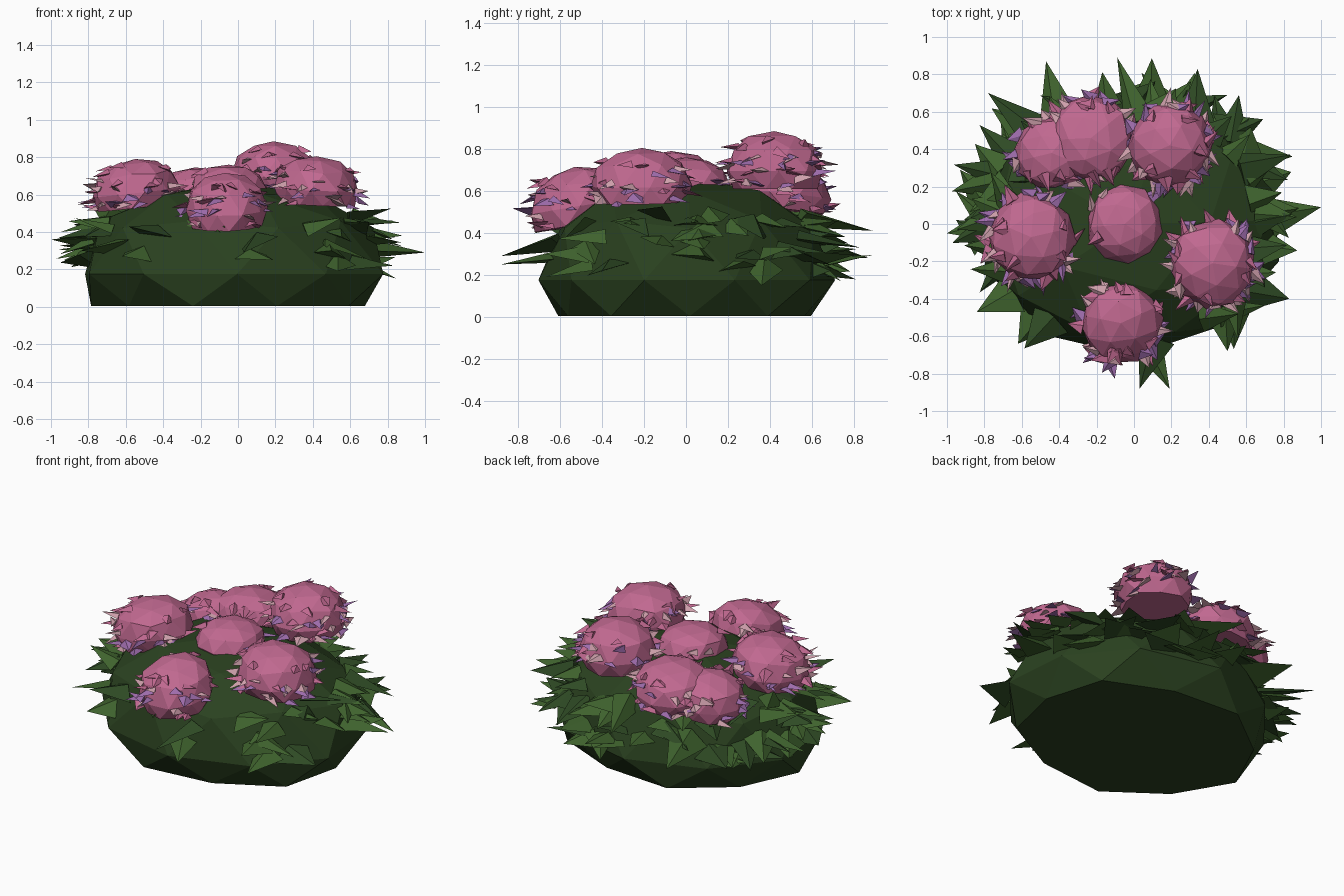
import bpy, bmesh, math, random
from mathutils import Vector, Quaternion

random.seed(5)
if "Cube" in bpy.data.objects:
    bpy.data.objects.remove(bpy.data.objects["Cube"])


def material(name, rgb):
    m = bpy.data.materials.new(name)
    m.use_nodes = True
    m.diffuse_color = (*rgb, 1)
    m.node_tree.nodes["Principled BSDF"].inputs["Base Color"].default_value = (*rgb, 1)
    return m


bush_green = material("bush green", (0.023, 0.053, 0.014))
leaf_green = material("leaf green", (0.05, 0.125, 0.027))
leaf_dark = material("dark leaf green", (0.028, 0.07, 0.018))
pink = material("blossom pink", (0.53, 0.14, 0.28))
pale_pink = material("pale pink", (0.62, 0.35, 0.41))
purple = material("petal purple", (0.34, 0.15, 0.41))


def finish(name, bm, mats):
    bmesh.ops.recalc_face_normals(bm, faces=bm.faces)
    mesh = bpy.data.meshes.new(name)
    bm.to_mesh(mesh)
    bm.free()
    for m in mats:
        mesh.materials.append(m)
    ob = bpy.data.objects.new(name, mesh)
    bpy.context.collection.objects.link(ob)


def leaned(centre, local, lean):
    """Place a local offset so that the dome droops away from the middle."""
    droop = lean * (local.x * centre[0] + local.y * centre[1])
    return Vector(centre) + local - Vector((0, 0, droop))


def dome(name, centre, size, mat, jitter, turn, underside, lean=0):
    """Faceted ball with a flattened underside and slightly full shoulders."""
    bm = bmesh.new()
    bmesh.ops.create_icosphere(bm, subdivisions=2, radius=1)
    roll = Quaternion((0, 0, 1), turn)
    for v in bm.verts:
        p = roll @ v.co
        if p.z > 0:
            p.z = p.z ** 0.85
        wobble = 1 + random.uniform(-jitter, jitter)
        p.z = max(p.z, underside)
        local = Vector((p.x * size[0] * wobble, p.y * size[1] * wobble, p.z * size[2]))
        v.co = leaned(centre, local, lean)
    bmesh.ops.dissolve_limit(bm, angle_limit=0.02, verts=bm.verts, edges=bm.edges)
    finish(name, bm, [mat])


def spike(bm, base, tip, width, thick, mat):
    """Flat three-sided pointed blade from base to tip, rolled a little."""
    base, tip = Vector(base), Vector(tip)
    out = (tip - base).normalized()
    roll = Quaternion(out, random.uniform(-0.5, 0.5))
    side = roll @ out.cross(Vector((0, 0, 1))).normalized()
    up = side.cross(out) * thick
    side *= width / 2
    corners = [bm.verts.new(p) for p in (base + side, base - side, base + up)]
    end = bm.verts.new(tip)
    bm.faces.new(corners).material_index = mat
    for a, b in ((0, 1), (1, 2), (2, 0)):
        bm.faces.new((corners[a], corners[b], end)).material_index = mat


# Mound of foliage
dome("bush", (-0.03, 0, 0.175), (0.83, 0.7, 0.49), bush_green, 0.02, 0.03, -0.35)


def on_bush(angle, z, inset):
    t = max(0, (z - 0.175) / 0.49) ** 1.2
    r = math.sqrt(1 - t * t) * inset
    return Vector((0.83 * r * math.cos(angle) - 0.03, 0.7 * r * math.sin(angle), z))


# Long leaves around the rim, given by the tip of each
tips = [(-1, -.05, .36), (-.84, -.47, .3), (-.62, -.64, .27), (.03, -.88, .29),
        (.19, -.88, .25), (.5, -.68, .3), (.83, -.4, .22), (1, .09, .29),
        (.84, .37, .37), (.69, .56, .3), (.5, .69, .22), (.34, .83, .33),
        (-.09, .89, .41), (-.47, .87, .28), (-.78, .7, .3), (-.93, .29, .25)]
bm = bmesh.new()
for x, y, z in tips:
    angle = math.atan2(y / 0.7, x / 0.83) + random.uniform(-0.2, 0.2)
    spike(bm, on_bush(angle, z + random.uniform(-0.04, 0.06), 0.92), (x, y, z),
          random.uniform(0.18, 0.28), random.uniform(0.04, 0.08), random.choice((0, 0, 1)))

# Shorter leaves, sparse at the front
count = 0
while count < 70:
    angle = random.uniform(0, 2 * math.pi)
    if math.sin(angle) < -0.5 and random.random() < 0.75:
        continue
    base = on_bush(angle, random.uniform(0.22, 0.5), 0.93)
    heading = angle + random.uniform(-1.1, 1.1)
    way = Vector((math.cos(heading), math.sin(heading), random.uniform(-0.35, 0.35)))
    spike(bm, base, base + way * random.uniform(0.14, 0.26), random.uniform(0.13, 0.24),
          random.uniform(0.03, 0.07), random.choice((0, 0, 1)))
    count += 1
finish("leaves", bm, [leaf_green, leaf_dark])

# Blossom heads: centre, radius, height radius, petal count, outward droop
blossoms = {
    "left_blossom": ((.42, -.21, .625), .235, .18, 46, .1),
    "right_blossom": ((-.55, -.07, .61), .235, .18, 46, .2),
    "front_blossom": ((-.07, -.53, .52), .22, .195, 46, .3),
    "back_left_blossom": ((.19, .42, .695), .225, .19, 46, 0),
    "back_right_blossom": ((-.23, .46, .58), .23, .165, 40, .2),
    "back_right_side_blossom": ((-.44, .38, .54), .2, .16, 40, .2),
    "centre_blossom": ((-.05, 0, .63), .205, .13, 5, 0),
}
for name, (centre, radius, height, petals, lean) in blossoms.items():
    dome(name, centre, (radius, radius, height), pink, 0.05,
         random.uniform(0, 6), -0.45, lean)
    bm = bmesh.new()
    for i in range(petals):
        angle = random.uniform(0, 2 * math.pi)
        level = random.uniform(-0.45, 0.45)
        if i % 9 == 0:
            level = random.uniform(0.5, 0.8)
        ring = math.sqrt(1 - level * level) * radius * 0.93
        local = Vector((ring * math.cos(angle), ring * math.sin(angle), level * height))
        base = leaned(centre, local, lean)
        heading = angle + random.uniform(-1.2, 1.2)
        way = Vector((math.cos(heading), math.sin(heading), random.uniform(-0.3, 0.3)))
        spike(bm, base, base + way * random.uniform(0.06, 0.11),
              random.uniform(0.05, 0.1), random.uniform(0.015, 0.035), i % 3)
    finish(name + "_petals", bm, [pink, pale_pink, purple])
